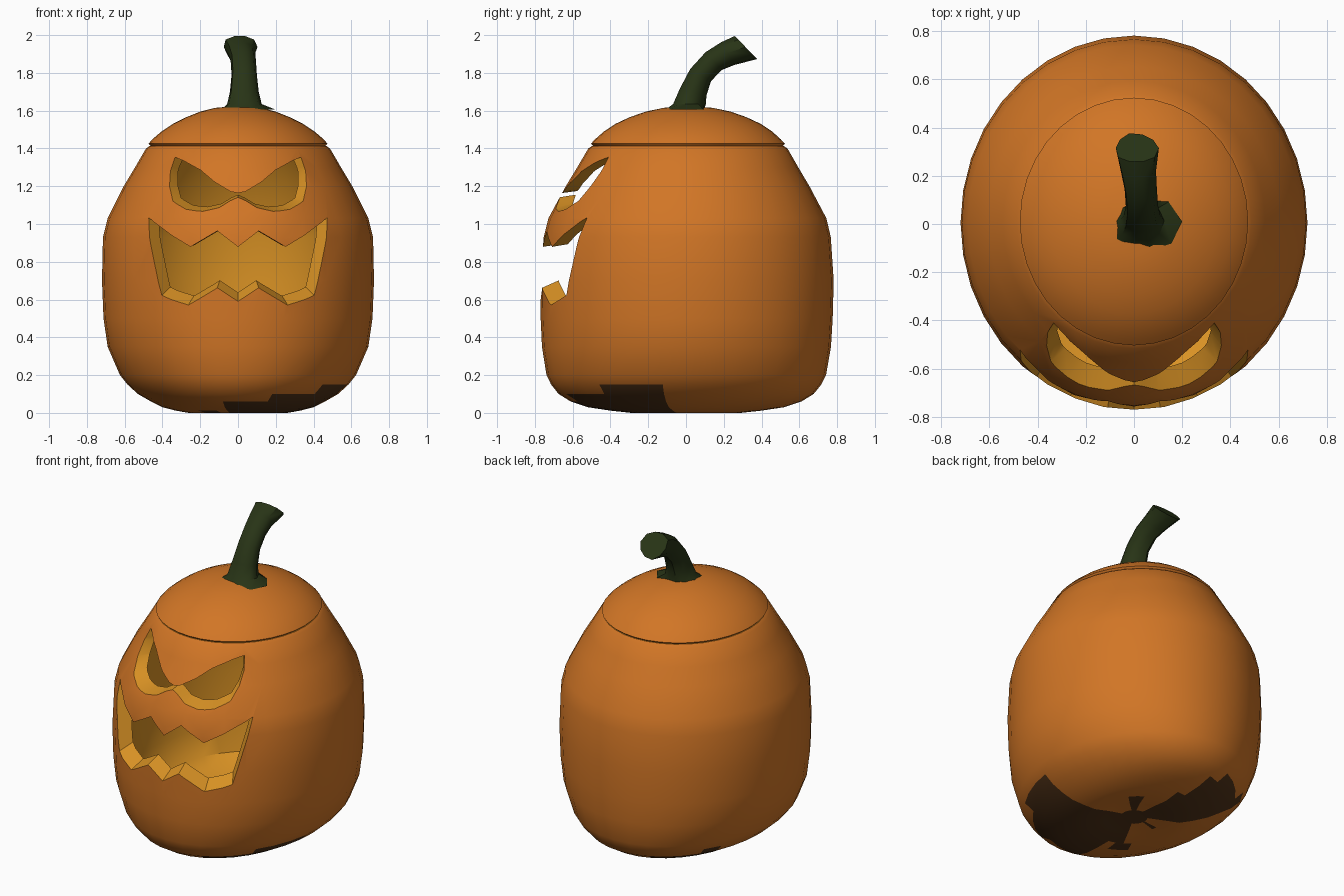
import bpy, bmesh, math
from mathutils import Vector

if "Cube" in bpy.data.objects:
    bpy.data.objects.remove(bpy.data.objects["Cube"])

N = 36


def material(name, rgb):
    m = bpy.data.materials.new(name)
    m.diffuse_color = (*rgb, 1)
    m.use_nodes = True
    m.node_tree.nodes["Principled BSDF"].inputs["Base Color"].default_value = m.diffuse_color
    return m


ORANGE = material("orange_skin", (0.64, 0.18, 0.019))
YELLOW = material("yellow_flesh", (0.70, 0.29, 0.018))
BROWN = material("brown_base", (0.08, 0.032, 0.009))
GREEN = material("dark_green_stem", (0.021, 0.034, 0.008))


def loft(name, rings, mats, rule=None):
    """Skin a list of equal-length rings, cap both ends."""
    bm = bmesh.new()
    vs = [[bm.verts.new(p) for p in r] for r in rings]
    n = len(rings[0])
    for k in range(len(vs) - 1):
        for i in range(n):
            j = (i + 1) % n
            f = bm.faces.new((vs[k][i], vs[k][j], vs[k + 1][j], vs[k + 1][i]))
            f.material_index = rule(k, f.calc_center_median()) if rule else 0
    for k, r in ((0, vs[0]), (len(vs) - 2, vs[-1])):
        f = bm.faces.new(r)
        f.material_index = rule(k, f.calc_center_median()) if rule else 0
    bmesh.ops.recalc_face_normals(bm, faces=bm.faces)
    me = bpy.data.meshes.new(name)
    bm.to_mesh(me)
    bm.free()
    ob = bpy.data.objects.new(name, me)
    bpy.context.collection.objects.link(ob)
    for m in mats:
        me.materials.append(m)
    return ob


def activate(ob):
    bpy.ops.object.select_all(action='DESELECT')
    ob.select_set(True)
    bpy.context.view_layer.objects.active = ob


def smooth(ob, deg):
    activate(ob)
    bpy.ops.object.shade_smooth_by_angle(angle=math.radians(deg))


def oval(z, rx, ry):
    cy = 0.01 * z / 1.4
    return [(rx * math.cos(2 * math.pi * i / N), cy + ry * math.sin(2 * math.pi * i / N), z)
            for i in range(N)]


# --- hollow body: outer profile (z, rx, ry), then inner wall back down
OUTER = [(0.02, 0.08, 0.08), (0.012, 0.17, 0.18), (0.0, 0.26, 0.29), (0.012, 0.33, 0.40),
         (0.03, 0.40, 0.52), (0.06, 0.46, 0.61), (0.1, 0.53, 0.675), (0.15, 0.585, 0.715),
         (0.2, 0.625, 0.74), (0.35, 0.69, 0.765), (0.5, 0.712, 0.773), (0.7, 0.72, 0.777),
         (0.93, 0.715, 0.76), (1.03, 0.69, 0.736), (1.2, 0.605, 0.645), (1.3, 0.545, 0.585),
         (1.4, 0.487, 0.527), (1.413, 0.468, 0.507)]
INNER = [(1.41, 0.40, 0.44)]
INNER += [(z, rx * 0.885, ry * 0.885) for z, rx, ry in reversed(OUTER[8:16])]
INNER += [(0.13, 0.46, 0.55), (0.1, 0.2, 0.25)]


def body_rule(k, c):
    if k >= len(OUTER) - 1:
        return 1
    # ragged brown lobes on the underside
    if c.z < 0.13:
        a = math.degrees(math.atan2(c.y, c.x))
        r = math.hypot(c.x, c.y)
        for mid, half, reach in ((120, 26, 0.62), (-55, 40, 0.62), (50, 9, 0.27),
                                 (-112, 9, 0.4), (-175, 7, 0.2)):
            if abs(a - mid) < half and r < reach:
                return 2
        if r < 0.1:
            return 2
    return 0


SKINS = (ORANGE, YELLOW, BROWN)
body = loft("pumpkin_body", [oval(*p) for p in OUTER + INNER], SKINS, body_rule)


def surface_y(x, z):
    for (z0, a0, b0), (z1, a1, b1) in zip(OUTER[2:], OUTER[3:]):
        if z0 <= z <= z1:
            t = (z - z0) / (z1 - z0)
            rx, ry = a0 + (a1 - a0) * t, b0 + (b1 - b0) * t
            return -ry * math.sqrt(max(0.05, 1 - (x / rx) ** 2))


def carve(name, top, bottom, apex_z):
    """Cut a mirrored outline through the wall, tapering towards the axis."""
    half = top + bottom
    pts = half + [(-x, z) for x, z in reversed(half) if x > 0]
    apex = Vector((0, 0, apex_z))
    rings = []
    for depth in (1.1, 0.22):
        ring = []
        for x, z in pts:
            p = Vector((x, surface_y(x, z), z)) - apex
            ring.append(apex + p * (depth / -p.y))
        rings.append(ring)
    cutter = loft(name, rings, SKINS, lambda k, c: 1)
    cutter.hide_render = True
    mod = body.modifiers.new(name, 'BOOLEAN')
    mod.operation = 'DIFFERENCE'
    mod.solver = 'EXACT'
    mod.object = cutter
    activate(body)
    bpy.ops.object.modifier_apply(modifier=mod.name)
    bpy.data.objects.remove(cutter)


# --- face: joined eyes and toothed mouth (right half outlines)
carve("eye_cutter",
      [(0, 1.163), (0.04, 1.17), (0.13, 1.225), (0.2, 1.285), (0.29, 1.335), (0.338, 1.355)],
      [(0.362, 1.28), (0.368, 1.2), (0.35, 1.12), (0.28, 1.075), (0.19, 1.064),
       (0.1, 1.085), (0.04, 1.122), (0, 1.14)], 1.25)
carve("mouth_cutter",
      [(0, 0.878), (0.11, 0.963), (0.254, 0.878), (0.477, 1.035)],
      [(0.407, 0.62), (0.265, 0.568), (0.11, 0.66), (0, 0.588)], 1.0)
smooth(body, 35)

# --- lid: domed shell with yellow underside
LID = [(1.412, 0.462, 0.50), (1.425, 0.474, 0.514), (1.45, 0.452, 0.49), (1.49, 0.405, 0.445),
       (1.53, 0.345, 0.385), (1.565, 0.275, 0.31), (1.595, 0.20, 0.225), (1.615, 0.12, 0.13),
       (1.622, 0.04, 0.04)]
UNDER = [(1.54, 0.05, 0.05), (1.52, 0.2, 0.22), (1.47, 0.32, 0.35), (1.412, 0.40, 0.44)]
lid = loft("lid", [oval(*p) for p in UNDER + LID], (ORANGE, YELLOW),
           lambda k, c: 1 if k < len(UNDER) else 0)
# close the rim between the two open ends by replacing the caps
bm = bmesh.new()
bm.from_mesh(lid.data)
big = [f for f in bm.faces if len(f.verts) == N and f.calc_area() > 0.2]
bmesh.ops.delete(bm, geom=big, context='FACES_ONLY')
bm.to_mesh(lid.data)
bm.free()


def lid_shell():
    """Rim, dome, then underside: one continuous closed skin."""
    order = [UNDER[3]] + LID + UNDER[:3] + [UNDER[3]]
    bpy.data.objects.remove(lid)
    ob = loft("lid", [oval(*p) for p in order[:-1]], (ORANGE, YELLOW),
              lambda k, c: 1 if k == 0 or k >= len(LID) else 0)
    b = bmesh.new()
    b.from_mesh(ob.data)
    caps = [f for f in b.faces if len(f.verts) == N]
    bmesh.ops.delete(b, geom=caps, context='FACES_ONLY')
    rims = [e for e in b.edges if e.is_boundary]
    for f in bmesh.ops.bridge_loops(b, edges=rims)['faces']:
        f.material_index = 1
    bmesh.ops.recalc_face_normals(b, faces=b.faces)
    b.to_mesh(ob.data)
    b.free()
    return ob


smooth(lid_shell(), 40)

# --- stem: bent tube with a ragged, flared foot
FOOT = [0.17, 0.14, 0.085, 0.09, 0.10, 0.115, 0.145, 0.105, 0.125, 0.155]
PATH = [(0.03, 0.01, 1.605, 1.0), (0.03, 0.015, 1.635, 0.09), (0.03, 0.035, 1.70, 0.075),
        (0.03, 0.075, 1.79, 0.066), (0.025, 0.145, 1.865, 0.066), (0.015, 0.22, 1.905, 0.072),
        (0.01, 0.315, 1.937, 0.088)]
TILT = [0, 0, 15, 30, 48, 60, 46]
rings = []
for k, ((cx, cy, cz, r), tilt) in enumerate(zip(PATH, TILT)):
    t = math.radians(tilt)
    ring = []
    for i in range(10):
        a = 2 * math.pi * i / 10
        rad = FOOT[i] if k == 0 else r * (1 + (0.06 if i % 3 == 0 else -0.03))
        u, v = rad * math.cos(a), rad * math.sin(a)
        ring.append((cx + u, cy + v * math.cos(t), cz - v * math.sin(t)))
    rings.append(ring)
smooth(loft("stem", rings, (GREEN,)), 45)
